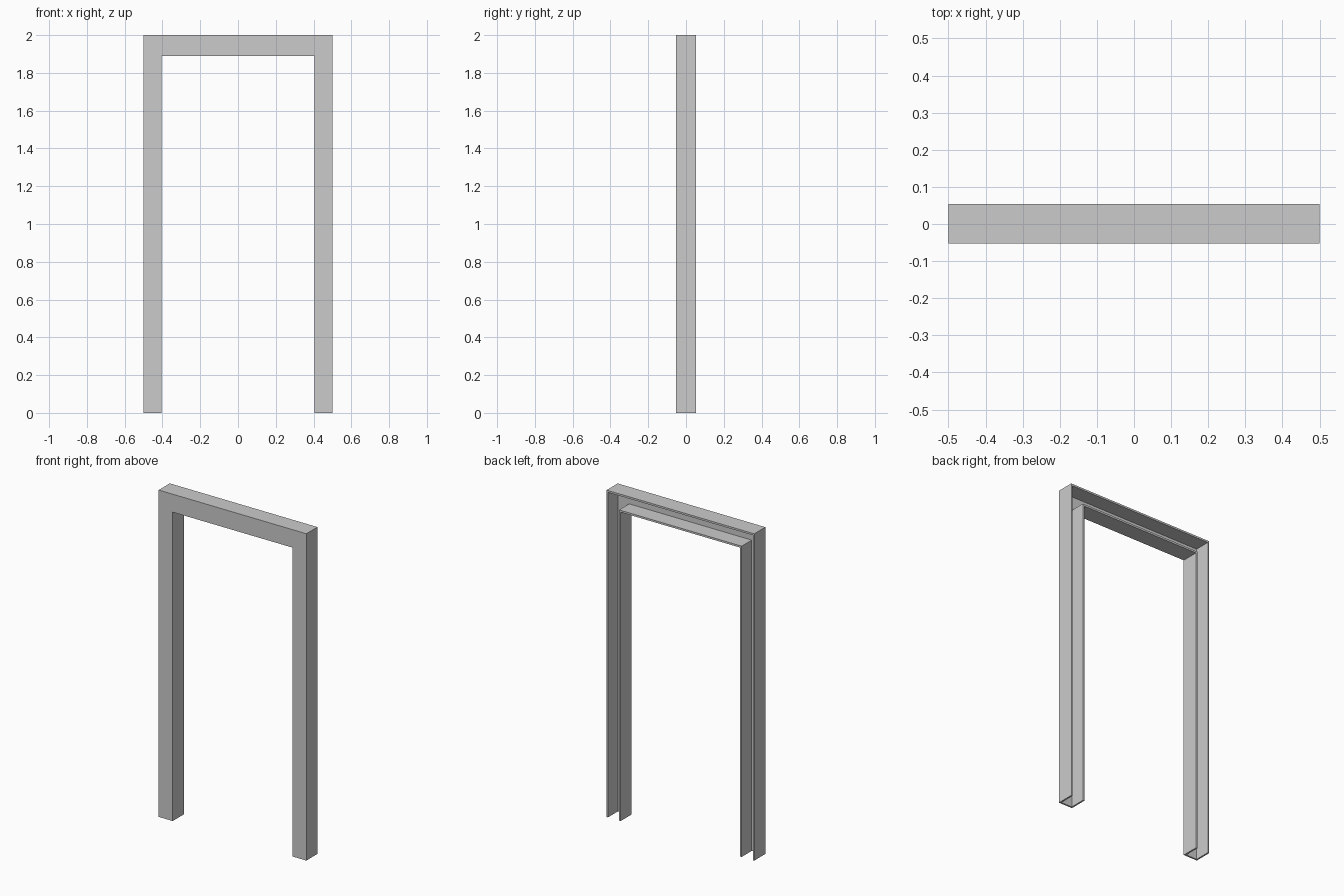
import bpy, bmesh

if "Cube" in bpy.data.objects:
    bpy.data.objects.remove(bpy.data.objects["Cube"])

HALF_W, HEIGHT = 0.5, 2.0      # outer size
LEG, HEAD = 0.095, 0.11        # face width of legs and header
FRONT, BACK, T = -0.053, 0.054, 0.01

# U-shaped channel section, open at the back: (inset from outer edge 0..1, y)
t = T / LEG
section = [(0, BACK), (0, FRONT), (1, FRONT), (1, BACK),
           (1 - t, BACK), (1 - t, FRONT + T), (t, FRONT + T), (t, BACK)]


def ring(bm, side, at_top):
    """One copy of the section at a foot or a mitred corner."""
    return [bm.verts.new((side * (HALF_W - LEG * u), y,
                          HEIGHT - HEAD * u if at_top else 0))
            for u, y in section]


# Sweep the section up one leg, across the header and down the other leg
bm = bmesh.new()
rings = [ring(bm, s, top) for s, top in
         ((-1, False), (-1, True), (1, True), (1, False))]
n = len(section)
for a, b in zip(rings, rings[1:]):
    for i in range(n):
        j = (i + 1) % n
        bm.faces.new((a[i], a[j], b[j], b[i]))

# Feet: cut ends of the channel
for r in (rings[0], rings[-1]):
    for quad in ((0, 1, 6, 7), (1, 2, 5, 6), (2, 3, 4, 5)):
        bm.faces.new([r[i] for i in quad])

bmesh.ops.recalc_face_normals(bm, faces=bm.faces)
mesh = bpy.data.meshes.new("door_frame")
bm.to_mesh(mesh)
bm.free()
bpy.context.collection.objects.link(bpy.data.objects.new("door_frame", mesh))
